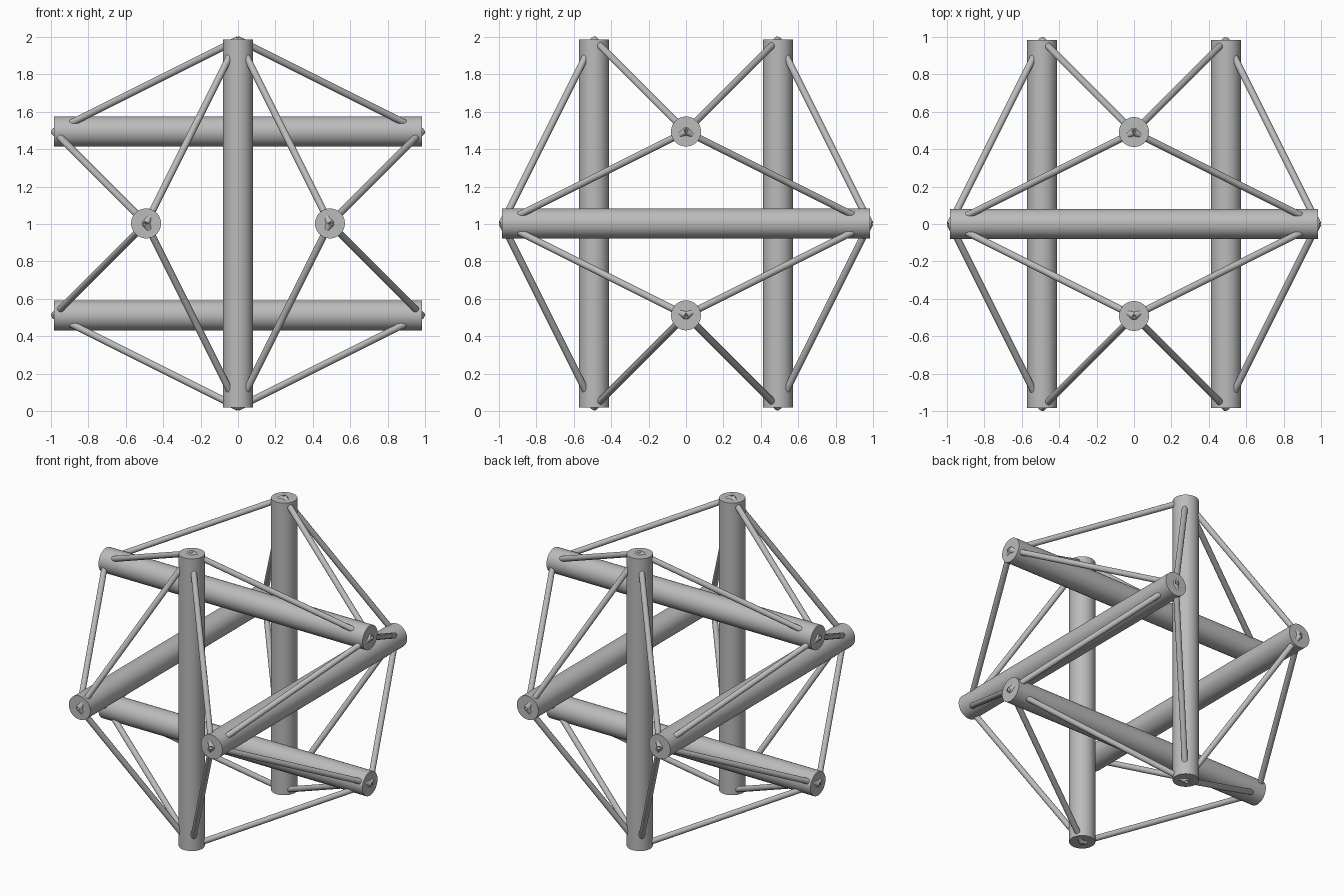
import bpy
import math
from itertools import product
from mathutils import Vector

cube = bpy.data.objects.get("Cube")
if cube:
    bpy.data.objects.remove(cube, do_unlink=True)

HALF = 0.983            # half strut length
GAP = HALF / 2          # strut distance from the centre
CENTRE = Vector((0, 0, 1.003))

grey = bpy.data.materials.new("plain grey")
grey.use_nodes = True
grey.diffuse_color = (0.5, 0.5, 0.5, 1)
grey.node_tree.nodes["Principled BSDF"].inputs["Base Color"].default_value = (0.5, 0.5, 0.5, 1)


def rod(name, a, b, radius, sides):
    """Capped cylinder from a to b."""
    axis = b - a
    bpy.ops.mesh.primitive_cylinder_add(vertices=sides, radius=radius, depth=axis.length,
                                        location=CENTRE + (a + b) / 2,
                                        rotation=axis.to_track_quat('Z', 'Y').to_euler())
    obj = bpy.context.object
    obj.name = name
    obj.data.materials.append(grey)
    bpy.ops.object.shade_smooth_by_angle(angle=math.radians(40))


# Struts: a parallel pair along each axis, offset along the next axis round
ends = []
for along, offset, label in ((0, 2, "x"), (1, 0, "y"), (2, 1, "z")):
    for side in (-1, 1):
        tip = Vector()
        tip[along], tip[offset] = HALF, side * GAP
        tail = tip.copy()
        tail[along] = -HALF
        rod(f"strut_{label}_{'plus' if side > 0 else 'minus'}", tail, tip, 0.08, 48)
        ends += [(along, tail), (along, tip)]

# Cables: join every strut end to its nearest ends on the crossing struts
count = 0
for (i, (axis_a, a)), (j, (axis_b, b)) in product(enumerate(ends), repeat=2):
    if i < j and axis_a != axis_b and (a - b).length < 1.3 * HALF:
        count += 1
        rod(f"cable_{count}", a, b, 0.0185, 20)
